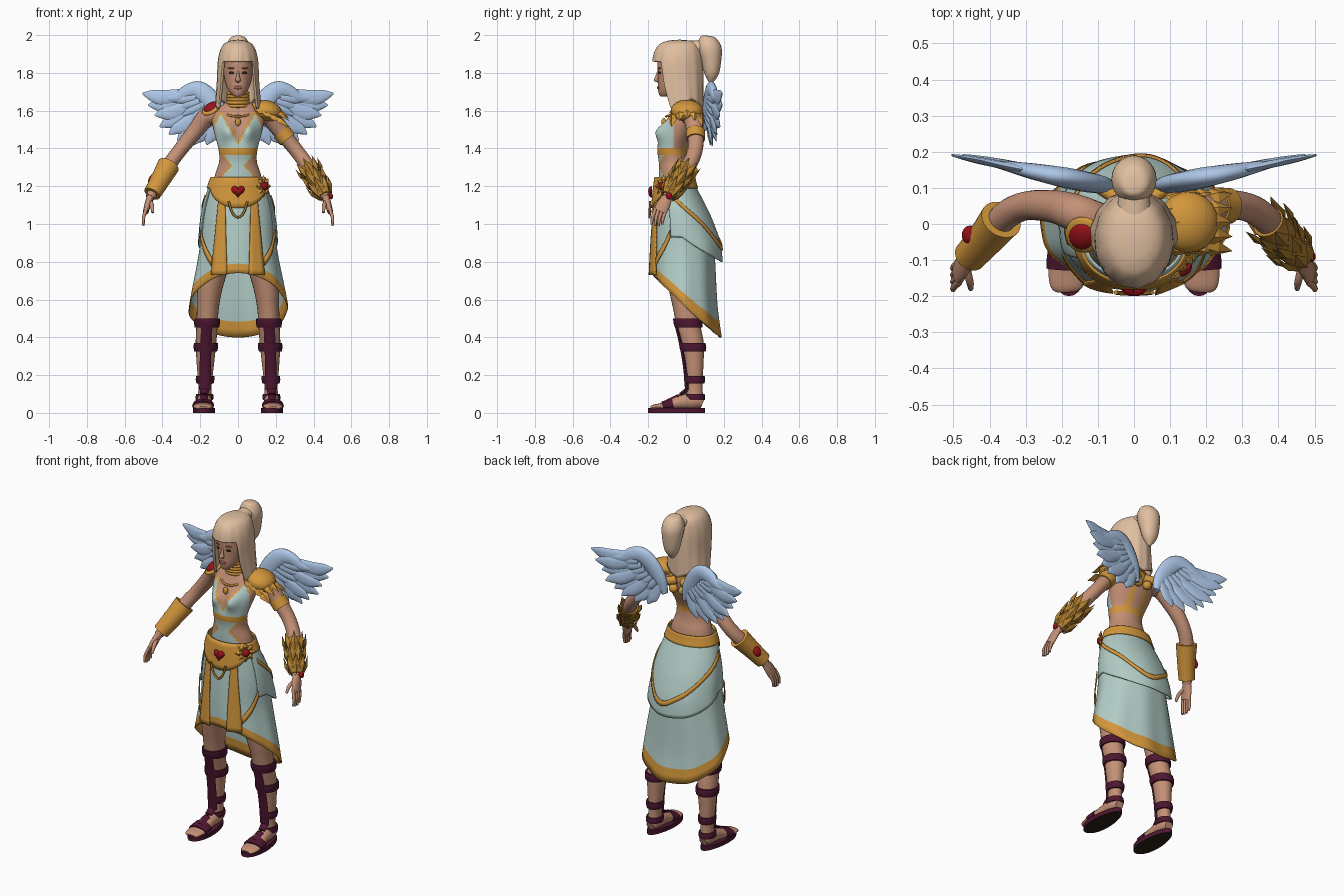
import bpy, bmesh
from math import sin, cos, pi, exp, asin, sqrt
from mathutils import Vector as V, Matrix

if "Cube" in bpy.data.objects:
    bpy.data.objects.remove(bpy.data.objects["Cube"])

def material(name, *rgb):
    m = bpy.data.materials.new(name)
    m.use_nodes = True
    m.diffuse_color = (*rgb, 1)
    m.node_tree.nodes["Principled BSDF"].inputs["Base Color"].default_value = (*rgb, 1)
    return m

TEAL = material("pale teal cloth", .45, .61, .57)
GOLD = material("gold", .65, .31, .045)
BRONZE = material("dark gold", .45, .22, .03)
SKIN = material("skin", .55, .28, .18)
HAIR = material("blonde hair", .75, .52, .35)
WING = material("blue feather", .42, .57, .8)
PLUM = material("plum leather", .075, .008, .03)
RED = material("red gem", .32, .006, .01)
DARK = material("dark brown", .025, .015, .008)
LIP = material("lip", .36, .12, .09)

# ---------- helpers ----------
def finish(name, bm, mats, thick=0, sharp=.9):
    bmesh.ops.remove_doubles(bm, verts=bm.verts, dist=1e-5)
    bmesh.ops.recalc_face_normals(bm, faces=bm.faces)
    me = bpy.data.meshes.new(name)
    bm.to_mesh(me)
    bm.free()
    for m in mats:
        me.materials.append(m)
    me.shade_smooth()
    me.set_sharp_from_angle(angle=sharp)
    ob = bpy.data.objects.new(name, me)
    bpy.context.collection.objects.link(ob)
    if thick:
        ob.modifiers.new("thickness", "SOLIDIFY").thickness = thick
    return ob

def grid(name, f, n, m, mats, rule=None, thick=0):
    """Surface f(u, v); rule(u, v, centre) picks the material slot."""
    bm = bmesh.new()
    vs = [[bm.verts.new(f(i / n, j / m)) for i in range(n + 1)] for j in range(m + 1)]
    for j in range(m):
        for i in range(n):
            fc = bm.faces.new((vs[j][i], vs[j][i+1], vs[j+1][i+1], vs[j+1][i]))
            if rule:
                fc.material_index = rule((i + .5) / n, (j + .5) / m, fc.calc_center_median())
    return finish(name, bm, mats, thick)

def smooth(pts, k=4):
    """Catmull-Rom refinement of a list of number tuples."""
    p = [V(q) for q in pts]
    p = [p[0]] + p + [p[-1]]
    out = []
    for a, b, c, d in zip(p, p[1:], p[2:], p[3:]):
        for i in range(k):
            t = i / k
            out.append(b + (c - a) * (t / 2) + (a * 2 - b * 5 + c * 4 - d) * (t * t / 2)
                       + (b * 3 - a - c * 3 + d) * (t ** 3 / 2))
    return out + [p[-1]]

def lookup(table, z):
    """Row of a table sorted by falling first value, interpolated at z."""
    for a, b in zip(table, table[1:]):
        if z >= b[0]:
            return a.lerp(b, min(1, max(0, (a[0] - z) / (a[0] - b[0]))))
    return table[-1]

def loft(name, pts, mat, n=16, flat=False, k=4):
    """Capped tube; stations are x, y, z, side radius, depth radius."""
    st = smooth(pts, k)
    c = [V(s[:3]) for s in st]
    rings = []
    for i, s in enumerate(st):
        t = (c[min(i + 1, len(c) - 1)] - c[max(i - 1, 0)]).normalized()
        if flat:
            t = V((0, 0, 1))
        u = (V((0, 0, 1)) if abs(t.y) > .85 else V((0, 1, 0))).cross(t).normalized()
        rings.append((c[i], u * s[3], t.cross(u) * s[4]))
    o = V((0, 0, 0))
    rings = [(c[0], o, o)] + rings + [(c[-1], o, o)]
    def f(u, v):
        p, a, b = rings[round(v * (len(rings) - 1))]
        return p + a * cos(2 * pi * u) + b * sin(2 * pi * u)
    return grid(name, f, n, len(rings) - 1, [mat])

def ball(name, loc, size, mat, normal=(0, -1, 0)):
    bm = bmesh.new()
    mx = Matrix.Translation(loc) @ V(normal).to_track_quat('Z', 'Y').to_matrix().to_4x4() @ Matrix.Diagonal((*size, 1))
    bmesh.ops.create_uvsphere(bm, u_segments=20, v_segments=12, radius=1, matrix=mx)
    return finish(name, bm, [mat])

def ring(name, loc, rx, ry, r, mat, tilt=0):
    def f(u, v):
        a, b = 2 * pi * u, 2 * pi * v
        return V(loc) + V(((rx + r * cos(b)) * sin(a), -(ry + r * cos(b)) * cos(a), r * sin(b) - tilt * cos(a)))
    grid(name, f, 32, 8, [mat])

def leaves(name, items, mat):
    """Ridged leaf blades: base, tip, half width, outward direction."""
    bm = bmesh.new()
    for base, tip, w, up in items:
        side = (tip - base).cross(up).normalized() * w
        mid = base.lerp(tip, .45)
        b, t, l, r, h, g = [bm.verts.new(q) for q in (base, tip, mid - side, mid + side, mid + up * .014, mid - up * .006)]
        for x, y in ((b, l), (l, t), (t, r), (r, b)):
            bm.faces.new((x, y, h))
            bm.faces.new((y, x, g))
    finish(name, bm, [mat], sharp=.3)

# ---------- torso with bodice ----------
BODY = smooth([(1.66, -.01, .048, .05), (1.635, -.005, .075, .055), (1.61, -.005, .11, .065), (1.56, -.015, .138, .08),
               (1.49, -.04, .128, .088), (1.4, -.072, .104, .08), (1.33, -.068, .1, .076), (1.26, -.058, .122, .085), (1.17, -.05, .14, .09)])
def torso(u, v):
    a, z = 2 * pi * u, 1.66 - .49 * v
    _, cy, rx, ry = lookup(BODY, z)
    x, y = rx * sin(a), cy - ry * cos(a)
    if cos(a) > 0:
        y -= .045 * cos(a) * exp(-((abs(x) - .06) / .04) ** 2 - ((z - 1.49) / .05) ** 2)
    return x, y, z
def dress(u, v, c):
    x, y, z = abs(c.x), c.y, c.z
    if 1.365 < z < 1.405:
        return 2
    if z < 1.365:
        d = x - .03 - .9 * abs(z - 1.31)
        return 0 if y > -.06 or d > .012 else 2 if d > 0 else 1
    if y > -.01:
        return 2 if abs(x - .045) < .013 or z > 1.585 else 0
    d, edge = x - .55 * (z - 1.44), .15 - max(0, z - 1.5) * .6
    if d < 0 or y > -.065 + max(0, z - 1.52) or x > edge:
        return 0
    return 2 if d < .011 or x > edge - .01 else 1
grid("torso_and_bodice", torso, 96, 80, [SKIN, TEAL, GOLD], dress)

# ---------- skirt layers and belt ----------
SKIRT = smooth([(1.27, .122, -.148, .03), (1.2, .147, -.158, .045), (1.1, .178, -.168, .085), (1, .195, -.176, .12),
                (.85, .208, -.184, .15), (.57, .262, -.19, .165), (.38, .28, -.19, .19)])
def skirt_at(a, z, off=0):
    _, rx, yf, yb = lookup(SKIRT, z)
    off += .007 * sin(9 * a) * max(0, 1.1 - z)
    return V(((rx + off) * sin(a), (yf + yb) / 2 - ((yb - yf) / 2 + off) * cos(a), z))
def skirt_layer(name, top, bot, off, mats, rule=None, a0=-pi, a1=pi, m=20):
    def f(u, v):
        a = a0 + (a1 - a0) * u
        z = top + (bot(a) - top) * v
        return skirt_at(a, z, off(a, z))
    return grid(name, f, 80, m, mats, rule, .006)
def over(a, z):
    return .008 + .032 * max(0, -cos(a)) * min(1, max(0, 1.2 - z) / .3)
def ribbon(name, path, w, extra=.007):
    p = smooth(path, 8)
    def f(u, v):
        a, z = p[round(u * (len(p) - 1))]
        return skirt_at(a, z + (v - .5) * w, over(a, z) + extra)
    grid(name, f, len(p) - 1, 2, [GOLD], None, .006)

skirt_layer("skirt", 1.24, lambda a: .57 + .17 * cos(a), lambda a, z: 0, [TEAL, GOLD], lambda u, v, c: v > .9)
skirt_layer("overskirt", 1.22, lambda a: .93 - .13 * max(0, -cos(a)), over, [TEAL], None, 1.2, 2 * pi - 1.2)
skirt_layer("belt", 1.25, lambda a: 1.19 - .105 * max(0, (cos(a) - .45) / .55), lambda a, z: .016, [GOLD], m=6)
ribbon("overskirt_back_trim", [(1.45, 1.14), (2.2, 1.02), (2.9, .88), (3.4, .92), (4.1, 1.04), (4.8, 1.14)], .03)
for s in (-1, 1):
    ribbon("overskirt_side_trim", [(s * .65, .8), (s * .95, .87), (s * 1.2, .95)], .04)
    def panel(u, v, s=s):
        z = 1.15 - .42 * v
        x = s * ((.065 - .01 * v) * (1 - u) + (.095 + .04 * v) * u)
        return skirt_at(asin(x / lookup(SKIRT, z)[1]), z, .014)
    grid("front_panel", panel, 4, 16, [GOLD], None, .008)
loft("belt_chain", [(-.05, -.19, 1.12, .006, .006), (-.03, -.192, 1.06, .006, .006), (0, -.193, 1.035, .006, .006),
                    (.03, -.192, 1.06, .006, .006), (.05, -.19, 1.12, .006, .006)], BRONZE, 8)

# heart buckle
def heart(u, v):
    t = 2 * pi * u
    x, z = 16 * sin(t) ** 3, 13 * cos(t) - 5 * cos(2 * t) - 2 * cos(3 * t) - cos(4 * t)
    return x * v * .0022, -.18 - .02 * sqrt(1 - v * v), 1.175 + z * v * .0022
grid("heart_buckle", heart, 40, 6, [RED])

# flower clasp on the left hip
n = V((.75, -.65, .1)).normalized()
o, right = V((.135, -.12, 1.2)), V((.65, .75, 0))
petal = [right * cos(k * pi / 4) + V((0, 0, 1)) * sin(k * pi / 4) for k in range(8)]
leaves("hip_flower", [(o + d * .015, o + d * .06, .017, n) for d in petal], GOLD)
ball("hip_gem", o + n * .01, (.022, .022, .014), RED, n)

# ---------- head, face and hair ----------
loft("neck", [(0, -.005, 1.6, .055, .05), (0, -.02, 1.67, .045, .046), (0, -.035, 1.76, .045, .048)], SKIN, flat=True)
loft("head", [(0, -.115, 1.675, .018, .02), (0, -.1, 1.687, .034, .043), (0, -.075, 1.715, .056, .073), (0, -.058, 1.755, .07, .09),
              (0, -.05, 1.81, .078, .1), (0, -.05, 1.87, .078, .1), (0, -.05, 1.94, .055, .07)], SKIN, 28, True)
loft("nose", [(0, -.143, 1.815, .006, .006), (0, -.152, 1.785, .008, .01), (0, -.158, 1.76, .014, .013), (0, -.148, 1.75, .008, .006)], SKIN, 10, True)
ball("lips", (0, -.147, 1.722), (.022, .009, .006), LIP)
for s in (-1, 1):
    ball("eye", (s * .034, -.14, 1.8), (.015, .007, .005), DARK, (s * .3, -1, 0))
    ball("eyebrow", (s * .036, -.141, 1.825), (.02, .004, .005), LIP, (s * .3, -1, 0))

LOCKS = smooth([(1.976, -.035, 0, 0), (1.968, -.035, .05, .07), (1.94, -.04, .085, .112), (1.87, -.045, .106, .132),
                (1.75, -.04, .112, .133), (1.6, -.02, .124, .112)])
def hair(u, v):
    a = 2 * pi * u - pi
    k = min(1, max(0, (abs(a) - .88) / .14))
    bottom = 1.86 - k * (.25 - .05 * max(0, 1 - abs(abs(a) - 2.1)))
    z = 1.976 + (bottom - 1.976) * v ** 1.5
    _, cy, rx, ry = lookup(LOCKS, z)
    w = 1 + .012 * sin(14 * a) * v
    return rx * w * sin(a), cy - ry * w * cos(a), z
grid("hair", hair, 112, 30, [HAIR], None, .014)
loft("ponytail", [(0, .1, 1.997, .015, .015), (0, .115, 1.985, .042, .042), (0, .122, 1.935, .062, .066), (0, .133, 1.86, .056, .053),
                  (0, .136, 1.79, .04, .036), (0, .132, 1.745, .008, .008)], HAIR, 24, True)
loft("ponytail_root", [(0, .02, 1.93, .05, .04), (0, .1, 1.94, .04, .035)], HAIR)

# ---------- necklaces and back harness ----------
for i in range(5):
    ring("choker", (0, -.014 - .003 * i, 1.625 + i * .017), .055 - .001 * i, .053, .01, GOLD)
ring("necklace", (0, -.02, 1.595), .075, .085, .006, GOLD, .025)
ball("pendant", (0, -.118, 1.54), (.015, .022, .012), GOLD)
for s in (-1, 1):
    ball("harness_boss", (s * .032, .075, 1.53), (.026, .026, .024), GOLD, (0, 1, 0))
    loft("wing_mount", [(s * .02, .06, 1.58, .025, .02), (s * .06, .08, 1.57, .025, .02), (s * .11, .11, 1.57, .02, .018)], GOLD, 10)

# ---------- wings ----------
TIPS = [(.505, 1.692), (.475, 1.63), (.44, 1.575), (.415, 1.515), (.365, 1.475), (.32, 1.44), (.245, 1.415), (.165, 1.42)]
for s in (-1, 1):
    def on_wing(x, z, w, d, lift=0, s=s):
        return s * x, .1 + .2 * (x - .05) + lift, z, w, d
    loft("wing_arm", [on_wing(*q) for q in ((.07, 1.5, .02, .015), (.1, 1.58, .045, .025), (.15, 1.66, .052, .028), (.205, 1.705, .05, .028),
                                            (.26, 1.7, .042, .024), (.32, 1.67, .03, .018), (.4, 1.665, .01, .008))], WING, 14)
    for i, (tx, tz) in enumerate(TIPS):
        k = i / 7
        bx, bz = .24 - .14 * k, 1.69 - .13 * k
        mx, mz = bx + (tx - bx) * .55, bz + (tz - bz) * .55 - .022 * (1 - k)
        lift = .006 * (i % 2)
        loft("wing_feather", [on_wing(bx, bz, .03, .012, lift), on_wing(mx, mz, .04, .011, lift),
                              on_wing(mx + (tx - mx) * .6, mz + (tz - mz) * .5, .029, .008, lift), on_wing(tx, tz, .004, .003, lift)], WING, 10)
        if 0 < i < 7:
            ex, ez = bx + (tx - bx) * .5, bz + (tz - bz) * .5
            loft("wing_covert", [on_wing(bx, bz, .03, .024), on_wing((bx + ex) / 2, (bz + ez) / 2, .03, .02), on_wing(ex, ez, .006, .006)], WING, 10)

# ---------- arms, legs and sandals ----------
LEG = smooth([(1.1, .08, -.04, .08, .085), (.8, .125, -.03, .08, .085), (.65, .15, -.015, .066, .075), (.55, .16, 0, .058, .068),
              (.45, .165, .015, .056, .064), (.36, .17, .035, .054, .06), (.25, .173, .042, .045, .05), (.14, .175, .046, .035, .042),
              (.06, .178, .045, .037, .046)])
for s in (-1, 1):
    loft("arm", [(s * .1, .01, 1.565, .045, .05), (s * .16, .03, 1.572, .05, .052), (s * .22, .048, 1.5, .044, .046), (s * .3, .05, 1.4, .038, .04),
                 (s * .36, .02, 1.32, .038, .04), (s * .42, -.05, 1.22, .036, .036), (s * .465, -.1, 1.14, .024, .027)], SKIN, 20)
    loft("palm", [(s * .462, -.096, 1.146, .02, .025), (s * .477, -.118, 1.105, .018, .036), (s * .488, -.138, 1.065, .015, .036)], SKIN, 14)
    for k in range(4):
        y = -.165 + k * .019
        loft("finger", [(s * .484, y + .005, 1.085, .01, .01), (s * .5, y - .012, 1.035, .009, .009),
                        (s * .5, y - .018, .985 + .008 * abs(k - 1.5), .006, .006)], SKIN, 8)
    loft("thumb", [(s * .465, -.12, 1.12, .012, .012), (s * .455, -.158, 1.095, .011, .011), (s * .452, -.18, 1.06, .007, .007)], SKIN, 8)

    def leg_ring(z, g=0, s=s):
        _, x, y, rx, ry = lookup(LEG, z)
        return s * x, y, z, rx + g, ry + g
    loft("leg", [leg_ring(r[0]) for r in LEG], SKIN, 24, True, 1)
    for z, h in ((.477, .024), (.348, .022), (.175, .02), (.085, .016)):
        loft("leg_strap", [leg_ring(z - h, .009), leg_ring(z, .012), leg_ring(z + h, .009)], PLUM, 24, True, 2)
    shin = [leg_ring(z) for z in (.47, .4, .3, .2, .12)]
    loft("shin_strap", [(x, y - ry + .002, z, .03, .012) for x, y, z, rx, ry in shin], PLUM, 10, True)
    loft("foot", [(s * .178, .088, .05, .025, .025), (s * .178, .045, .062, .04, .042), (s * .18, -.03, .056, .042, .038),
                  (s * .184, -.11, .036, .053, .022), (s * .187, -.17, .03, .046, .014), (s * .187, -.187, .026, .03, .008)], SKIN, 18)
    loft("toe_strap", [(s * .183, -.07, .045, .055, .033), (s * .184, -.1, .04, .058, .029), (s * .185, -.125, .036, .058, .025)], PLUM, 18)
    loft("instep_strap", [(s * .182, -.1, .062, .022, .01), (s * .18, -.04, .088, .022, .012), (s * .177, .002, .12, .024, .012)], PLUM, 10)
    def sole(u, v, s=s):
        a, r = 2 * pi * u, min(1, v * 3, (1 - v) * 3)
        w = .058 - .009 * cos(a)
        return s * (.18 + w * r * sin(a)), -.05 + .15 * r * cos(a), .026 if v < .5 else 0
    grid("sandal_sole", sole, 32, 3, [PLUM, DARK], lambda u, v, c: c.z < .001)

# ---------- shoulder and arm armour ----------
nr = V((-.4, -.45, .8)).normalized()
ball("shoulder_disc", (-.14, -.03, 1.612), (.052, .06, .016), GOLD, nr)
ball("shoulder_gem", V((-.14, -.03, 1.612)) + nr * .01, (.036, .043, .017), RED, nr)
ball("pauldron", (.15, .005, 1.6), (.085, .085, .055), GOLD, (.25, 0, 1))
plates = []
for r in range(4):
    for k in range(-2, 3):
        out = V((.35 + .15 * r, .42 * k, 1 - .12 * r)).normalized()
        base = V((.08 + .035 * r, .005 + .034 * k, 1.658 - .012 * r - .011 * k * k))
        plates.append((base, base + V((.088, .006 * k, -.03 - .012 * r)), .026, out))
leaves("pauldron_leaves", plates, GOLD)
loft("arm_band", [(.228, .05, 1.49, .05, .051), (.262, .05, 1.448, .048, .05)], GOLD, 24)

loft("right_bracer", [(-.368, .012, 1.31, .06, .058), (-.41, -.04, 1.235, .052, .05), (-.455, -.09, 1.16, .046, .045)], GOLD, 24)
ball("right_bracer_gem", (-.455, -.03, 1.24), (.026, .034, .016), RED, (-.85, .1, .5))
loft("left_bracer", [(.372, .005, 1.3, .046, .046), (.42, -.05, 1.22, .044, .043), (.46, -.095, 1.15, .036, .036)], BRONZE, 20)
wrist, elbow = V((.465, -.1, 1.14)), V((.365, .015, 1.315))
axis = (elbow - wrist).normalized()
e1 = V((0, 1, 0)).cross(axis).normalized()
e2 = axis.cross(e1)
blades = []
for r in range(3):
    for k in range(8):
        a = (k + r / 2) * pi / 4
        d = e1 * cos(a) + e2 * sin(a)
        blades.append((wrist.lerp(elbow, .28 * r) + d * (.036 + .004 * r), wrist.lerp(elbow, .28 * r + .48) + d * .066, .022, d))
leaves("left_bracer_leaves", blades, BRONZE)
ball("left_bracer_gem", (.49, -.09, 1.15), (.016, .02, .012), RED, (.9, .1, .3))
